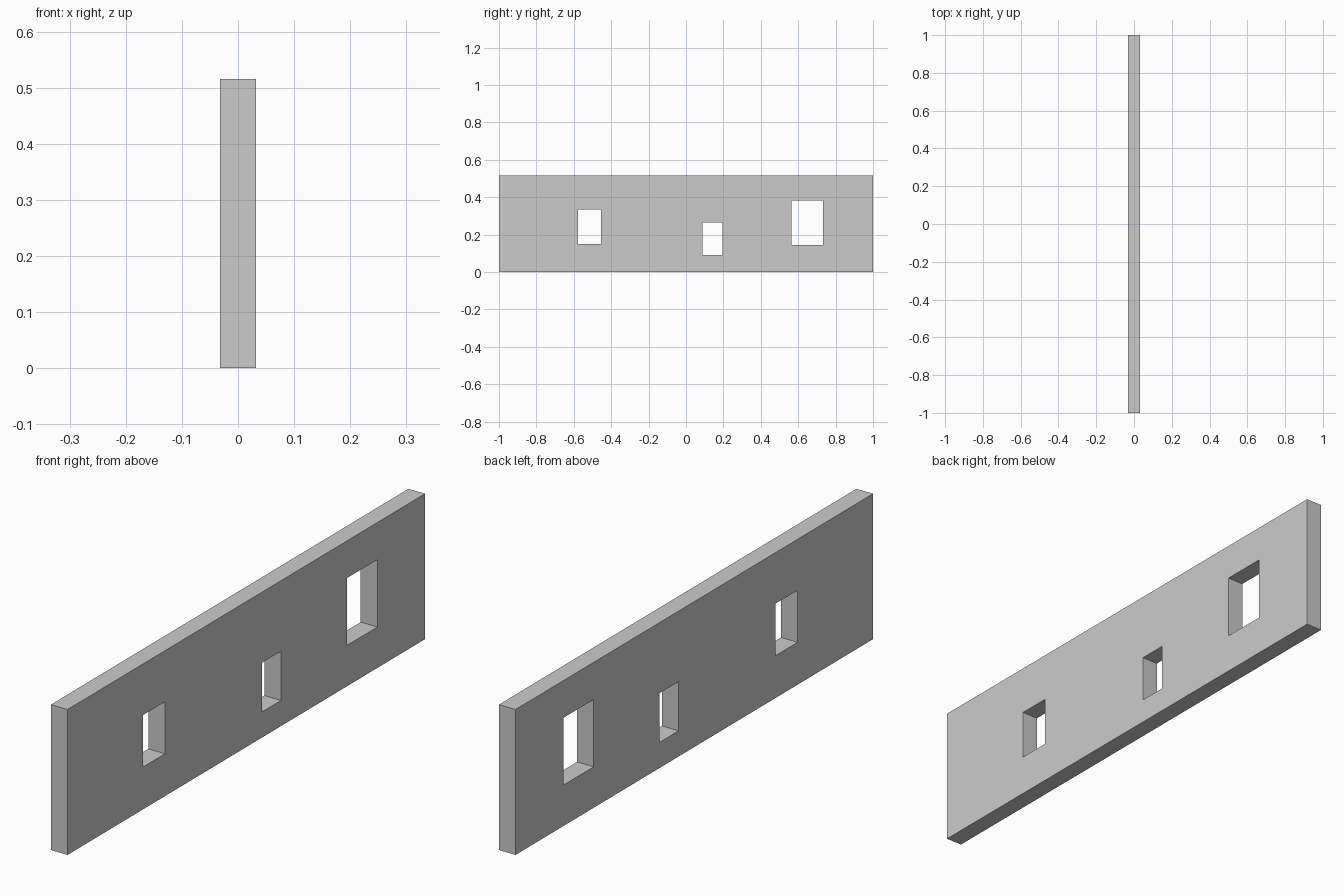
import bpy

if "Cube" in bpy.data.objects:
    bpy.data.objects.remove(bpy.data.objects["Cube"])

THICK, HEIGHT = 0.065, 0.515

# window openings: y min, y max, z min, z max
OPENINGS = [
    (-0.578, -0.455, 0.150, 0.334),
    (0.088, 0.194, 0.091, 0.265),
    (0.563, 0.733, 0.145, 0.383),
]


def box(name, thickness, y0, y1, z0, z1):
    bpy.ops.mesh.primitive_cube_add(size=1, location=(0, (y0 + y1) / 2, (z0 + z1) / 2))
    ob = bpy.context.object
    ob.name = name
    ob.scale = (thickness, y1 - y0, z1 - z0)
    bpy.ops.object.transform_apply(location=True, rotation=False, scale=True)
    return ob


# wall slab
wall = box("wall", THICK, -1, 1, 0, HEIGHT)

# cut the openings straight through the wall
for i, opening in enumerate(OPENINGS):
    cutter = box(f"window_cutter_{i + 1}", THICK * 3, *opening)
    cutter.hide_render = True
    mod = wall.modifiers.new(f"window_{i + 1}", 'BOOLEAN')
    mod.operation = 'DIFFERENCE'
    mod.solver = 'EXACT'
    mod.object = cutter
    bpy.context.view_layer.objects.active = wall
    bpy.ops.object.modifier_apply(modifier=mod.name)
    bpy.data.objects.remove(cutter)
